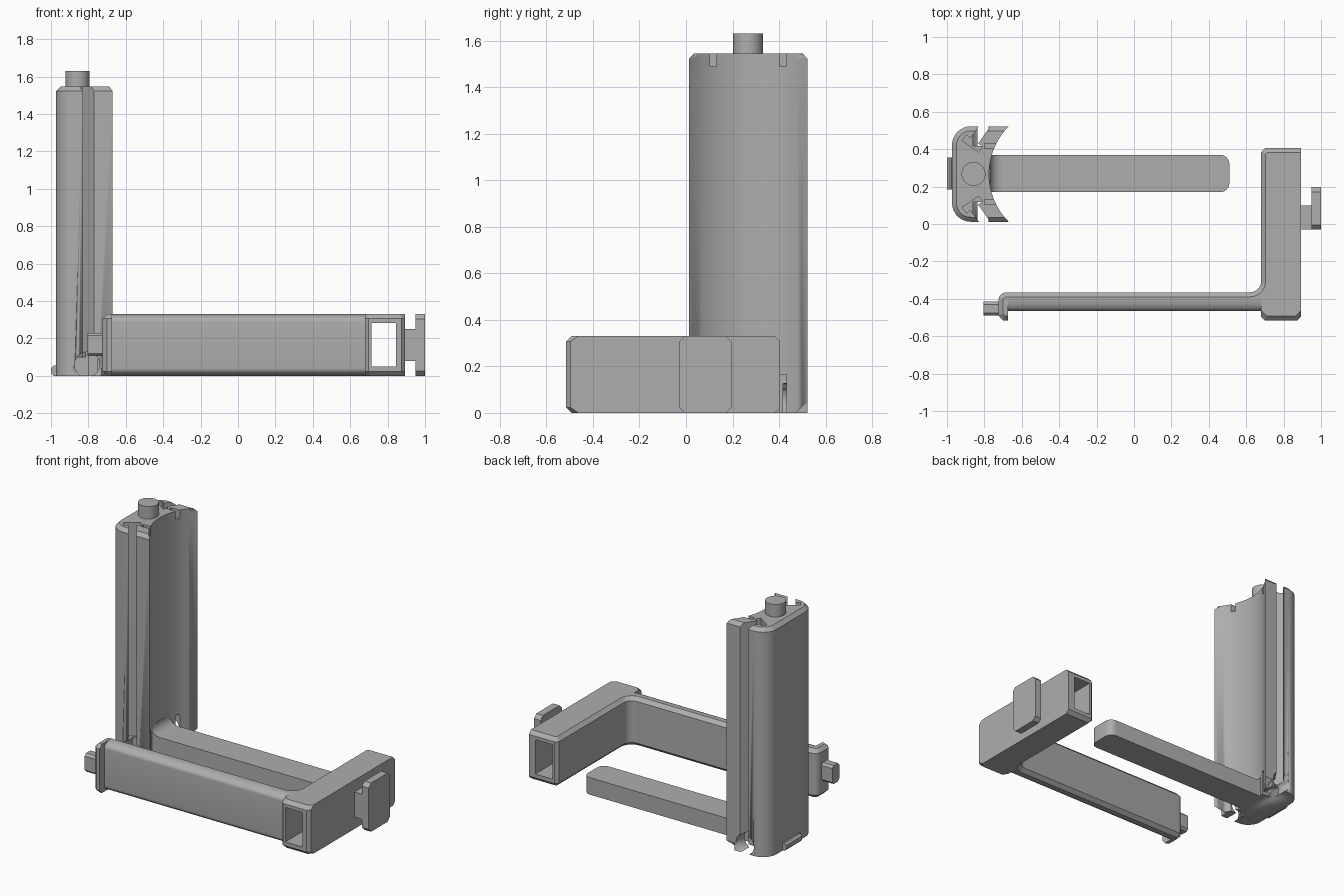
import bpy, bmesh, math
from mathutils import Vector, Matrix

if "Cube" in bpy.data.objects:
    bpy.data.objects.remove(bpy.data.objects["Cube"])

grey = bpy.data.materials.new("plain grey")
grey.diffuse_color = (0.42, 0.42, 0.42, 1)
grey.use_nodes = True
grey.node_tree.nodes["Principled BSDF"].inputs["Base Color"].default_value = grey.diffuse_color


def finish(name, bm, smooth=True):
    bmesh.ops.recalc_face_normals(bm, faces=bm.faces)
    me = bpy.data.meshes.new(name)
    bm.to_mesh(me)
    bm.free()
    ob = bpy.data.objects.new(name, me)
    bpy.context.collection.objects.link(ob)
    me.materials.append(grey)
    if smooth:
        bpy.ops.object.select_all(action='DESELECT')
        ob.select_set(True)
        bpy.context.view_layer.objects.active = ob
        bpy.ops.object.shade_smooth_by_angle(angle=math.radians(30))
    return ob


def loft(name, rings):
    """Skin equal-length closed rings and cap both ends."""
    bm = bmesh.new()
    vs = [[bm.verts.new(p) for p in r] for r in rings]
    n = len(vs[0])
    for a, b in zip(vs, vs[1:]):
        for i in range(n):
            j = (i + 1) % n
            bm.faces.new((a[i], a[j], b[j], b[i]))
    bm.faces.new(vs[0][::-1])
    bm.faces.new(vs[-1])
    return finish(name, bm)


def flat(pts, z):
    return [(x, y, z) for x, y in pts]


def arc(cx, cy, r, a0, a1, n):
    return [(cx + r * math.cos(math.radians(a0 + (a1 - a0) * i / n)),
             cy + r * math.sin(math.radians(a0 + (a1 - a0) * i / n))) for i in range(n + 1)]


def inset(pts, dist):
    """Move each edge of a counter-clockwise outline inwards by its own distance."""
    n, lines, out = len(pts), [], []
    for i in range(n):
        p, q = Vector(pts[i]), Vector(pts[(i + 1) % n])
        d = (q - p).normalized()
        nrm = Vector((-d.y, d.x))
        lines.append((nrm, nrm.dot(p) + dist((p + q) / 2)))
    for i in range(n):
        (a, c), (b, e) = lines[i - 1], lines[i]
        det = a.x * b.y - a.y * b.x
        out.append(((c * b.y - e * a.y) / det, (a.x * e - b.x * c) / det))
    return out


def box(name, x, y, z, bevel=0.0, axis=None, rot=0.0):
    """Box from ranges; bevel the edges parallel to axis."""
    bm = bmesh.new()
    size = [b - a for a, b in (x, y, z)]
    mid = Vector([(a + b) / 2 for a, b in (x, y, z)])
    bmesh.ops.create_cube(bm, size=1, matrix=Matrix.Diagonal((*size, 1)))
    if bevel:
        es = [e for e in bm.edges
              if abs((e.verts[0].co - e.verts[1].co).normalized()[axis]) > 0.9]
        bmesh.ops.bevel(bm, geom=es, offset=bevel, segments=1, affect='EDGES')
    bmesh.ops.transform(bm, verts=bm.verts,
                        matrix=Matrix.Translation(mid) @ Matrix.Rotation(rot, 4, 'Z'))
    return finish(name, bm, False)


def cylinder(name, loc, r, h, rot=0.0):
    bm = bmesh.new()
    bmesh.ops.create_cone(bm, cap_ends=True, segments=40, radius1=r, radius2=r, depth=h,
                          matrix=Matrix.Translation(loc) @ Matrix.Rotation(rot, 4, 'X'))
    return finish(name, bm)


def cut(ob, cutter):
    m = ob.modifiers.new("cut", 'BOOLEAN')
    m.operation, m.solver, m.object = 'DIFFERENCE', 'EXACT', cutter
    bpy.context.view_layer.objects.active = ob
    bpy.ops.object.modifier_apply(modifier=m.name)
    bpy.data.objects.remove(cutter)


# Column: rounded outer side, hollowed inner side, chamfered top
CY = 0.267
tip = math.degrees(math.asin(0.255 / 0.362))
outline = arc(-0.413, CY, 0.362, 180 - tip, 180 + tip, 20)
outline += arc(-0.873, CY - 0.155, 0.1, 270, 180, 8) + arc(-0.873, CY + 0.155, 0.1, 180, 90, 8)
outline = outline[::-1]


def on_hollow(m):
    return 0.0 if (m - Vector((-0.413, CY))).length < 0.363 and m.x > -0.785 else 0.024


column = loft("column", [flat(outline, 0), flat(outline, 1.522),
                         flat(inset(outline, lambda m: on_hollow(m)), 1.546)])

# Angled T slots, thin notches and round sockets, on both sides of the column
for s in (1, -1):
    ang = s * math.radians(-35)
    head = (-0.864, CY + s * 0.163)
    mid = (head[0] + 0.064, head[1] + s * 0.091)
    cut(column, box("slot_neck", (mid[0] - 0.025, mid[0] + 0.025),
                    (mid[1] - 0.11, mid[1] + 0.11), (0.1, 1.7), rot=ang))
    cut(column, box("slot_head", (head[0] - 0.053, head[0] + 0.053),
                    (head[1] - 0.018, head[1] + 0.018), (0.1, 1.7), rot=ang))
    ny = CY + s * 0.15
    for z in ((1.49, 1.7), (-0.1, 0.165)):
        cut(column, box("notch", (-0.8, -0.6), (ny - 0.014, ny + 0.014), z))
    cut(column, cylinder("socket", (-0.807, CY + s * 0.25, 0.06), 0.067, 0.2, math.pi / 2))
    e = CY + s * 0.26
    cut(column, loft("corner", [[(x, e, 0.055), (x, e + s * 0.1, -0.05), (x, e, -0.05),
                                 (x, e - s * 0.06, -0.005)] for x in (-0.73, -0.6)]))

cylinder("top_peg", (-0.858, CY, 1.58), 0.064, 0.1)
box("column_tab", (-1.0, -0.96), (0.185, 0.355), (0, 0.055), 0.015, 1)

# Arm with rounded end and a fillet up to the column
arm = [(-0.79, 0.17)] + arc(0.46, 0.22, 0.05, -90, 0, 6) + arc(0.46, 0.32, 0.05, 0, 90, 6)
arm += [(-0.79, 0.37)]
loft("arm", [flat(arm, 0), flat(arm, 0.115)])
fil = [(-0.79, 0.1), (-0.71, 0.1)] + arc(-0.71, 0.175, 0.06, 270, 180, 6) + [(-0.79, 0.175)]
loft("arm_fillet", [[(x, y, z) for x, z in fil] for y in (0.17, 0.37)])

# Frame: end block, inner fillet, back wall and hooked lip, chamfered above and below
C = 0.024
frame = [(-0.675, -0.515), (-0.675, -0.395), (0.68, -0.395), (0.68, -0.497), (0.698, -0.515),
         (0.875, -0.515), (0.893, -0.497), (0.893, 0.405), (0.70, 0.405), (0.68, 0.385)]
frame += arc(0.62, -0.305, 0.06, 0, -90, 8) + arc(-0.68, -0.41, 0.045, 90, 180, 6)
frame += [(-0.725, -0.49), (-0.70, -0.515)]


def frame_chamfer(m):
    plain = (m.x > 0.89 or (m.y < -0.39 and abs(m.x - 0.68) < 0.004)
             or abs(m.y + 0.395) < 0.001 or abs(m.x + 0.675) < 0.001)
    return 0.0 if plain else C


inner = inset(frame, frame_chamfer)
body = loft("frame", [flat(inner, 0), flat(frame, C), flat(frame, 0.33 - C), flat(inner, 0.33)])
cut(body, box("window", (0.715, 0.845), (-0.7, 0.6), (0.05, 0.283)))

# Front bar: rounded along its front edges
prof = [(-0.395, 0.33)]
prof += [(-0.40 + 0.065 * c, 0.29 + 0.04 * s) for c, s in arc(0, 0, 1, 90, 180, 10)]
prof += [(-0.40 + 0.065 * c, 0.04 + 0.04 * s) for c, s in arc(0, 0, 1, 180, 270, 10)]
prof += [(-0.395, 0)]
loft("front_bar", [[(x, y, z) for y, z in prof] for x in (-0.676, 0.681)])

# Latch peg on the lip, and the T-shaped catch on the block
box("latch_peg", (-0.805, -0.72), (-0.49, -0.415), (0.105, 0.23), 0.015, 0)
box("catch_stem", (0.89, 0.955), (-0.03, 0.10), (0.08, 0.25))
box("catch_plate", (0.95, 1.0), (-0.03, 0.197), (0, 0.33), 0.025, 0)
